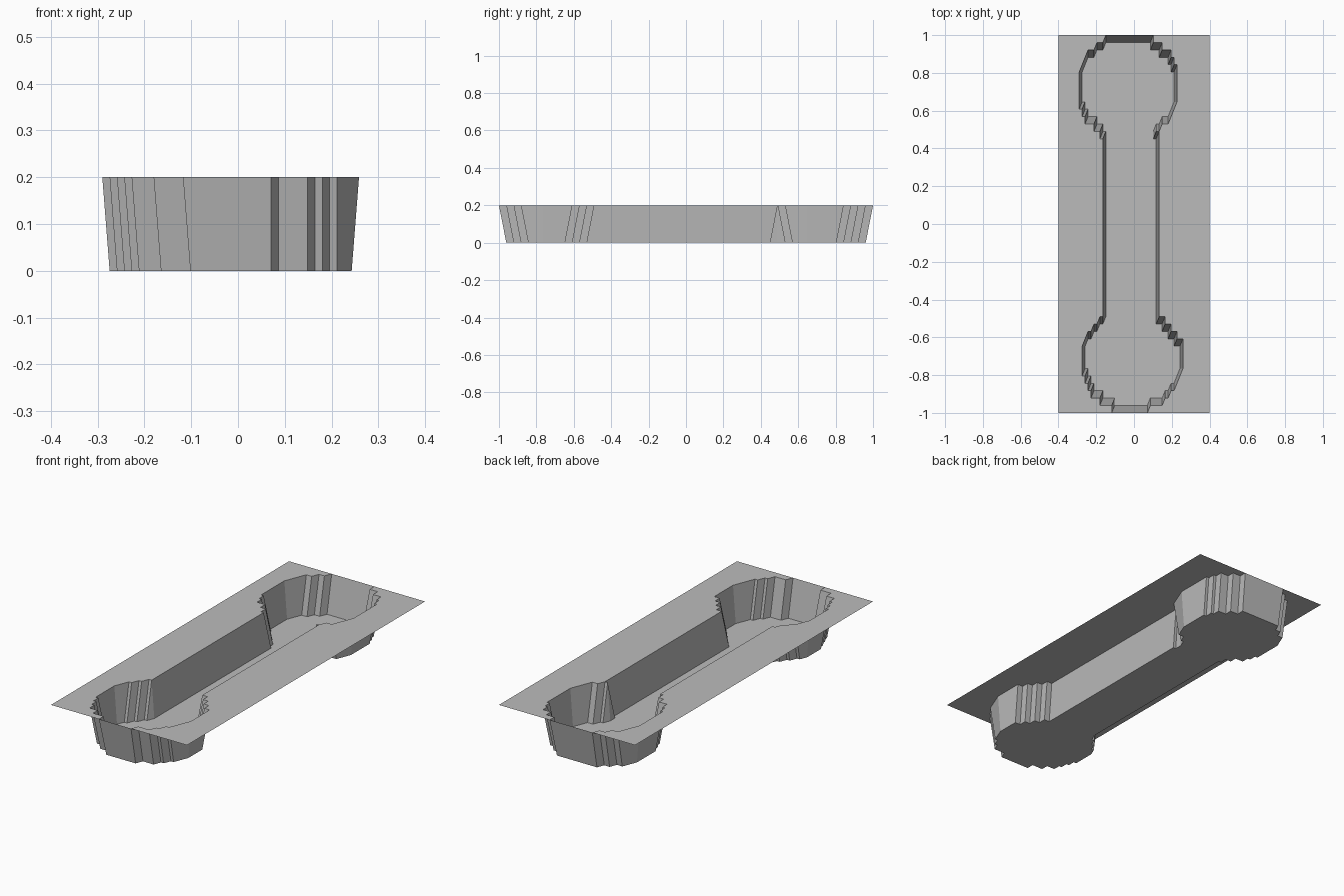
import bpy, bmesh, math

if "Cube" in bpy.data.objects:
    bpy.data.objects.remove(bpy.data.objects["Cube"])

N = 51                      # grid cells each way
W, L, H = 0.8, 2.0, 0.2     # plate width, length, recess depth

# Recess extents (first and last sunken column) for the rows of each rounded end
front_end = [(19, 30), (15, 35), (12, 37), (11, 39), (10, 40), (9, 41), (9, 41),
             (9, 41), (9, 41), (10, 39), (12, 37), (14, 35)]            # rows 1..12
back_end = [(15, 32), (13, 34), (10, 37), (9, 38), (8, 39), (8, 39), (8, 39),
            (8, 39), (8, 39), (9, 38), (10, 37), (13, 34), (16, 31)]    # rows 38..50
rows = {1 + k: r for k, r in enumerate(front_end)}
rows.update({j: (16, 33) for j in range(13, 38)})                       # straight shaft
rows.update({38 + k: r for k, r in enumerate(back_end)})


def height(i, j):
    lo, hi = rows.get(j, (1, 0))
    return 0.0 if lo <= i <= hi else H


# Sheet with stepped, sloped-wall recess
bm = bmesh.new()
v = [[bm.verts.new((-W / 2 + W * i / N, -L / 2 + L * j / N, height(i, j)))
      for i in range(N + 1)] for j in range(N + 1)]
for j in range(N):
    for i in range(N):
        a, b, c, d = v[j][i], v[j][i + 1], v[j + 1][i + 1], v[j + 1][i]
        bm.faces.new((a, b, c))
        bm.faces.new((a, c, d))

# Merge coplanar triangles into clean flat faces
bmesh.ops.dissolve_limit(bm, angle_limit=math.radians(1), verts=bm.verts[:], edges=bm.edges[:])

mesh = bpy.data.meshes.new("recessed_tray")
bm.to_mesh(mesh)
bm.free()
tray = bpy.data.objects.new("recessed_tray", mesh)
bpy.context.collection.objects.link(tray)

grey = bpy.data.materials.new("plain_grey")
grey.diffuse_color = (0.5, 0.5, 0.5, 1)
grey.use_nodes = True
grey.node_tree.nodes["Principled BSDF"].inputs["Base Color"].default_value = grey.diffuse_color
mesh.materials.append(grey)
